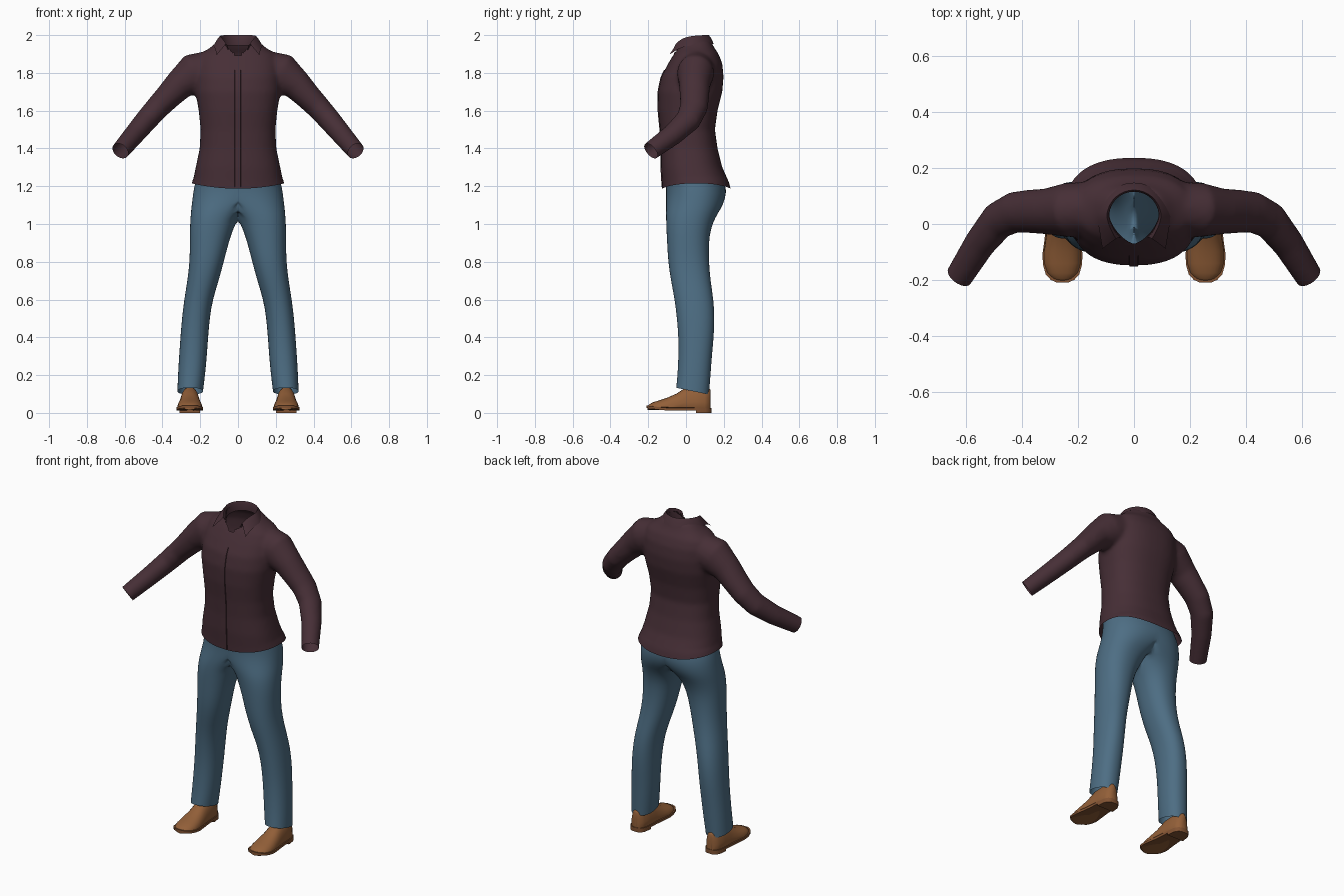
import bpy, bmesh, math
from mathutils import Vector
from mathutils.bvhtree import BVHTree

if "Cube" in bpy.data.objects:
    bpy.data.objects.remove(bpy.data.objects["Cube"])


def material(name, rgb):
    m = bpy.data.materials.new(name)
    m.diffuse_color = (*rgb, 1)
    m.use_nodes = True
    m.node_tree.nodes["Principled BSDF"].inputs["Base Color"].default_value = m.diffuse_color
    return m


SHIRT = material("dark plum cloth", (0.062, 0.028, 0.037))
DENIM = material("blue denim", (0.075, 0.155, 0.23))
LEATHER = material("brown leather", (0.29, 0.115, 0.04))
SOLE = material("brown sole", (0.22, 0.085, 0.032))


def sgn_pow(v, p):
    return math.copysign(abs(v) ** p, v)


def oval(n, e):
    """Unit superellipse points with exponent e."""
    ts = [2 * math.pi * i / n for i in range(n)]
    return [(sgn_pow(math.cos(t), 2 / e), sgn_pow(math.sin(t), 2 / e)) for t in ts]


def loft(bm, rings, caps=True, closed=True):
    """Skin a list of equal-length point rings."""
    vs = [[bm.verts.new(p) for p in r] for r in rings]
    n = len(vs[0])
    for a, b in zip(vs, vs[1:]):
        for i in range(n if closed else n - 1):
            j = (i + 1) % n
            bm.faces.new((a[i], a[j], b[j], b[i]))
    if caps:
        bm.faces.new(vs[0])
        bm.faces.new(vs[-1])


def finish(name, bm, mat, sharp=None):
    bmesh.ops.recalc_face_normals(bm, faces=bm.faces[:])
    me = bpy.data.meshes.new(name)
    bm.to_mesh(me)
    bm.free()
    me.materials.append(mat)
    me.shade_smooth()
    if sharp:
        me.set_sharp_from_angle(angle=math.radians(sharp))
    ob = bpy.data.objects.new(name, me)
    bpy.context.collection.objects.link(ob)
    return ob


# ---- shirt: torso and sleeves fused into one skin ----
TORSO = [  # z, half width, front y, back y
    (1.13, .255, -.125, .25), (1.22, .24, -.127, .228), (1.3, .224, -.132, .192),
    (1.4, .203, -.132, .167), (1.5, .198, -.137, .153), (1.6, .208, -.147, .167),
    (1.7, .225, -.148, .192), (1.78, .225, -.131, .199), (1.85, .22, -.094, .192),
    (1.9, .2, -.064, .173), (1.935, .145, -.04, .148), (1.975, .1, -.02, .13)]
SLEEVE = [  # centre, radius across, radius front to back
    ((.14, .06, 1.825), .095, .09), ((.232, .05, 1.797), .108, .098),
    ((.313, .045, 1.735), .08, .082), ((.37, .045, 1.675), .07, .078),
    ((.425, .042, 1.618), .064, .074), ((.485, .012, 1.55), .06, .068),
    ((.55, -.07, 1.473), .055, .058), ((.622, -.185, 1.388), .049, .05),
    ((.645, -.222, 1.36), .048, .048)]

bm = bmesh.new()
loft(bm, [[(w * c, (f + b) / 2 + (b - f) / 2 * s, z) for c, s in oval(40, 2.4)]
          for z, w, f, b in TORSO])
for side in (1, -1):
    rings = []
    for i, (c, ra, rb) in enumerate(SLEEVE):
        d = Vector(SLEEVE[min(i + 1, len(SLEEVE) - 1)][0]) - Vector(SLEEVE[max(i - 1, 0)][0])
        d.normalize()
        u = Vector((0, 1, 0))
        u = (u - d * u.dot(d)).normalized()
        v = d.cross(u)
        ring = [Vector(c) + v * (ra * p) + u * (rb * q) for p, q in oval(24, 2)]
        rings.append([(p.x * side, p.y, p.z) for p in ring])
    loft(bm, rings)
shirt = finish("shirt", bm, SHIRT)
rm = shirt.modifiers.new("fuse", 'REMESH')
rm.mode, rm.voxel_size = 'VOXEL', 0.012
sm = shirt.modifiers.new("soften", 'SMOOTH')
sm.factor, sm.iterations = 0.5, 6
dg = bpy.context.evaluated_depsgraph_get()
bm = bmesh.new()
bm.from_object(shirt, dg)
shirt.modifiers.clear()

NECK_Y = .03


def neck_metric(x, y):
    """1 on the teardrop neck outline, below 1 inside it."""
    back = y > NECK_Y
    p = 2.0 if back else 1.5
    v = abs(y - NECK_Y) / (.085 if back else .10)
    return ((abs(x) / .088) ** p + v ** p) ** (1 / p)


# open the hem, cuffs and neck
def cut(co, no, test):
    vs = [v for v in bm.verts if test(v.co)]
    vset = set(vs)
    es = [e for e in bm.edges if e.verts[0] in vset and e.verts[1] in vset]
    fs = [f for f in bm.faces if all(v in vset for v in f.verts)]
    bmesh.ops.bisect_plane(bm, geom=vs + es + fs, plane_co=co, plane_no=no, clear_outer=True)


cut((0, 0, 1.187), (0, 0, -1), lambda c: abs(c.x) < .4 and c.z < 1.3)
for s in (1, -1):
    cut((s * .622, -.187, 1.388), (s * .48, -.68, -.55), lambda c: c.x * s > .5)
hole = [f for f in bm.faces
        if f.calc_center_median().z > 1.8
        and neck_metric(f.calc_center_median().x, f.calc_center_median().y) < 1]
bmesh.ops.delete(bm, geom=hole, context='FACES')
for v in bm.verts:
    if v.is_boundary and v.co.z > 1.8:
        m = max(neck_metric(v.co.x, v.co.y), .3)
        v.co.x /= m
        v.co.y = NECK_Y + (v.co.y - NECK_Y) / m
    if v.co.z < 1.25 and abs(v.co.x) < .4:      # hem rises at the sides
        v.co.z += .028 * (v.co.x / .245) ** 2 * (1.25 - v.co.z) / .063
for f in bm.faces:
    f.smooth = True
tree = BVHTree.FromBMesh(bm)
bm.to_mesh(shirt.data)
bm.free()
shirt.data.shade_smooth()

# button placket down the front
rows = []
for i in range(32):
    z = 1.195 + i * .02
    row = []
    for x, off in ((-.018, -.002), (-.016, .004), (.014, .004), (.016, -.002)):
        hit = tree.ray_cast(Vector((x, -1, z)), Vector((0, 1, 0)))[0]
        if hit:
            row.append((x, hit.y - off, z))
    if len(row) == 4:
        rows.append(row)
bm = bmesh.new()
loft(bm, rows, caps=False, closed=False)
finish("placket", bm, SHIRT, 35)

# folded collar, open at the front
rows = []
for i in range(41):
    a = math.radians(-152 + 304 * i / 40)
    s = abs(a) / math.radians(152)
    dx, dy = math.sin(a), math.cos(a)
    k = 1 / neck_metric(dx, NECK_Y + dy)
    side = math.copysign(1, a)

    def pt(m, z, push=0.0):
        return (dx * k * m + side * push, NECK_Y + dy * k * m, z)
    rows.append([pt(1.0, 1.945 - .06 * s ** 3),
                 pt(1.0, 1.985 - .045 * s ** 4, .012 * s ** 4),
                 pt(1.07, 2.0 - .045 * s ** 4, .02 * s ** 4),
                 pt(1.2, 1.985 - .05 * s ** 4, .03 * s ** 4),
                 pt(1.38 + .15 * s ** 4, 1.953 - .058 * s ** 4, .05 * s ** 4)])
bm = bmesh.new()
loft(bm, rows, caps=False, closed=False)
finish("collar", bm, SHIRT, 60)

# ---- trousers: one leg with half the hips, mirrored ----
LEG = [  # z, inner x, outer x, front y, back y
    (1.27, -.215, .215, -.115, .185), (1.19, -.235, .235, -.105, .215),
    (1.13, -.17, .242, -.106, .208), (1.08, -.08, .248, -.106, .185),
    (1.035, -.008, .252, -.106, .155), (.97, .026, .255, -.104, .13),
    (.9, .05, .255, -.1, .121), (.8, .075, .256, -.095, .121), (.7, .102, .268, -.08, .13),
    (.6, .134, .285, -.06, .146), (.5, .15, .297, -.048, .152), (.4, .158, .305, -.04, .147),
    (.3, .165, .312, -.04, .137), (.2, .174, .318, -.045, .13), (.115, .185, .321, -.052, .122)]
rings = []
for z, xi, xo, f, b in LEG:
    ring = []
    for c, s in oval(32, 2.2):
        x = (xi + xo) / 2 + (xo - xi) / 2 * c
        dz = -.018 * s if z < .15 else 0        # hem lifts over the instep
        ring.append((max(x, 0), (f + b) / 2 + (b - f) / 2 * s, z + dz))
    rings.append(ring)
bm = bmesh.new()
loft(bm, rings, caps=False)
bmesh.ops.delete(bm, context='FACES',
                 geom=[f for f in bm.faces if all(v.co.x < 1e-5 for v in f.verts)])
trousers = finish("trousers", bm, DENIM)
mir = trousers.modifiers.new("mirror", 'MIRROR')
mir.use_clip, mir.merge_threshold = True, 0.001
trousers.modifiers.new("smooth", 'SUBSURF').render_levels = 1

# ---- shoes ----
UPPER = [  # y, half width, top z
    (-.204, .018, .036), (-.195, .038, .045), (-.175, .056, .056), (-.14, .066, .067),
    (-.1, .067, .08), (-.05, .06, .102), (0, .054, .135), (.05, .051, .14),
    (.1, .045, .135), (.122, .032, .13), (.131, .014, .12)]
OUTLINE = [(y + (-.004 if y < 0 else .003), w + .004) for y, w, _ in UPPER]


def plate(bm, part, cx, z0, z1):
    """Flat slab following part of the sole outline, lifted at the toe."""
    pts = [(cx + w, y) for y, w in part] + [(cx - w, y) for y, w in reversed(part)]

    def lift(y):
        return .014 * max(0, (-y - .08) / .13) ** 1.5
    loft(bm, [[(x, y, z + lift(y)) for x, y in pts] for z in (z0, z1)])


for side, tag in ((1, "right"), (-1, "left")):
    cx = side * .255
    bm = bmesh.new()
    loft(bm, [[(cx + w * c, y, .022 + (h - .022) * s if s > 0 else .022 + .006 * s)
               for c, s in oval(24, 2.3)] for y, w, h in UPPER])
    finish(tag + "_shoe_upper", bm, LEATHER, 50)
    bm = bmesh.new()
    plate(bm, OUTLINE, cx, .012, .026)
    finish(tag + "_shoe_sole", bm, SOLE, 40)
    bm = bmesh.new()
    plate(bm, [p for p in OUTLINE if p[0] > .04], cx, 0, .014)
    finish(tag + "_shoe_heel", bm, SOLE, 40)
